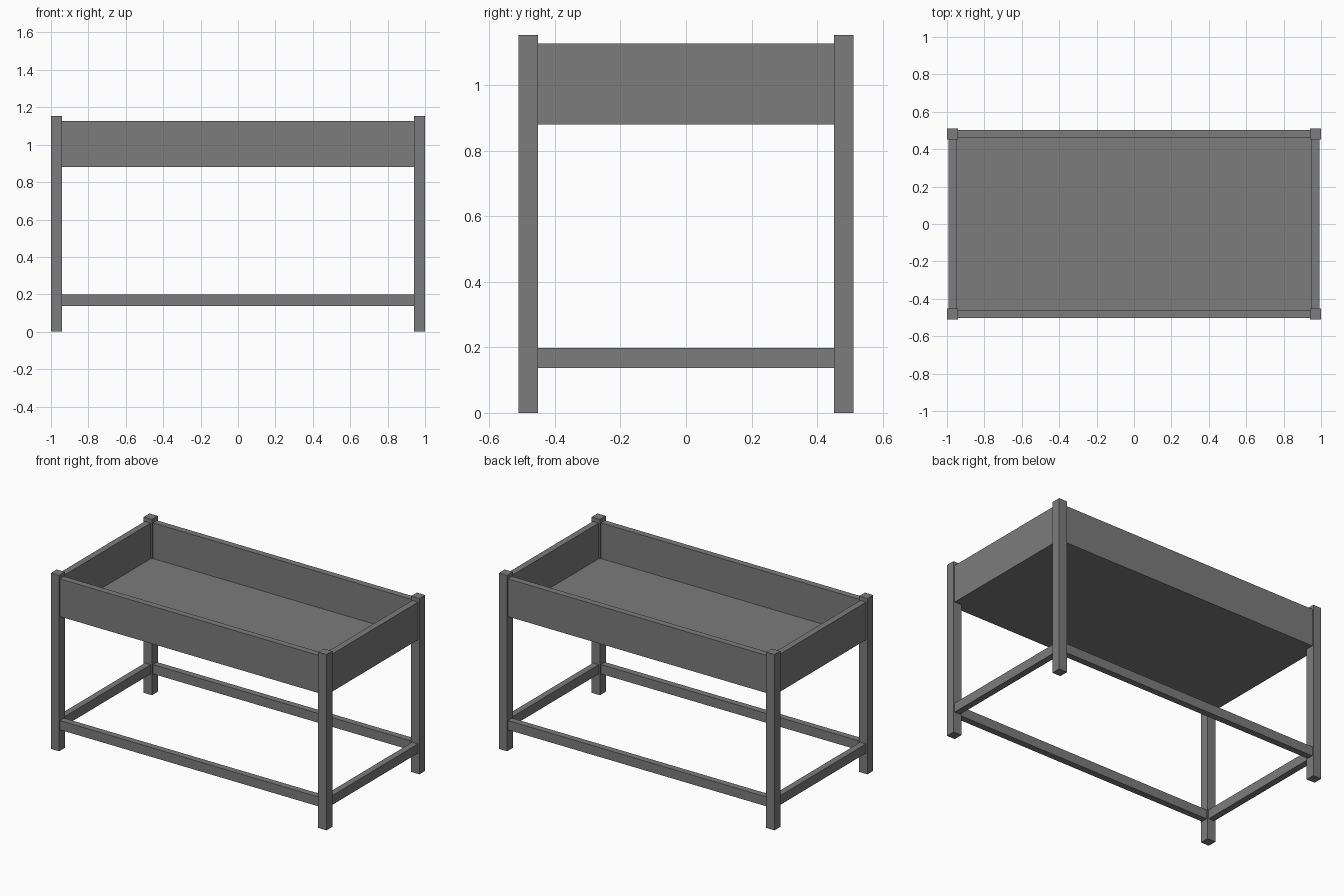
import bpy
import bmesh
from mathutils import Matrix, Vector

cube = bpy.data.objects.get("Cube")
if cube:
    bpy.data.objects.remove(cube, do_unlink=True)

# Single flat grey
grey = bpy.data.materials.new("grey")
grey.use_nodes = True
colour = (0.2, 0.2, 0.2, 1)
grey.diffuse_color = colour
grey.node_tree.nodes["Principled BSDF"].inputs["Base Color"].default_value = colour


def box(name, low, high):
    low, high = Vector(low), Vector(high)
    bm = bmesh.new()
    place = Matrix.Translation((low + high) / 2) @ Matrix.Diagonal((*(high - low), 1))
    bmesh.ops.create_cube(bm, size=1, matrix=place)
    mesh = bpy.data.meshes.new(name)
    bm.to_mesh(mesh)
    bm.free()
    mesh.materials.append(grey)
    obj = bpy.data.objects.new(name, mesh)
    bpy.context.collection.objects.link(obj)


HALF_X, HALF_Y, HEIGHT = 1.0, 0.511, 1.153
LEG = 0.06          # post width
INSET = 0.009       # boards sit slightly inside the post faces
BOARD = 0.042       # board thickness
out_x, out_y = HALF_X - INSET, HALF_Y - INSET
in_x, in_y = out_x - BOARD, out_y - BOARD
leg_x, leg_y = HALF_X - LEG, HALF_Y - LEG


def frame(name, z0, z1):
    """Four boards running between the corner posts."""
    for side, s in (("front", -1), ("back", 1)):
        y0, y1 = sorted((s * in_y, s * out_y))
        box(f"{side}_{name}", (-leg_x, y0, z0), (leg_x, y1, z1))
    for side, s in (("right", -1), ("left", 1)):
        x0, x1 = sorted((s * in_x, s * out_x))
        box(f"{side}_{name}", (x0, -leg_y, z0), (x1, leg_y, z1))


# Corner posts
for end, sy in (("front", -1), ("back", 1)):
    for side, sx in (("right", -1), ("left", 1)):
        x0, x1 = sorted((sx * leg_x, sx * HALF_X))
        y0, y1 = sorted((sy * leg_y, sy * HALF_Y))
        box(f"{end}_{side}_leg", (x0, y0, 0), (x1, y1, HEIGHT))

# Planter walls and lower stretchers
frame("wall", 0.88, 1.127)
frame("stretcher", 0.137, 0.198)

# Thin tray floor
box("tray_floor", (-in_x, -in_y, 0.88), (in_x, in_y, 0.893))
